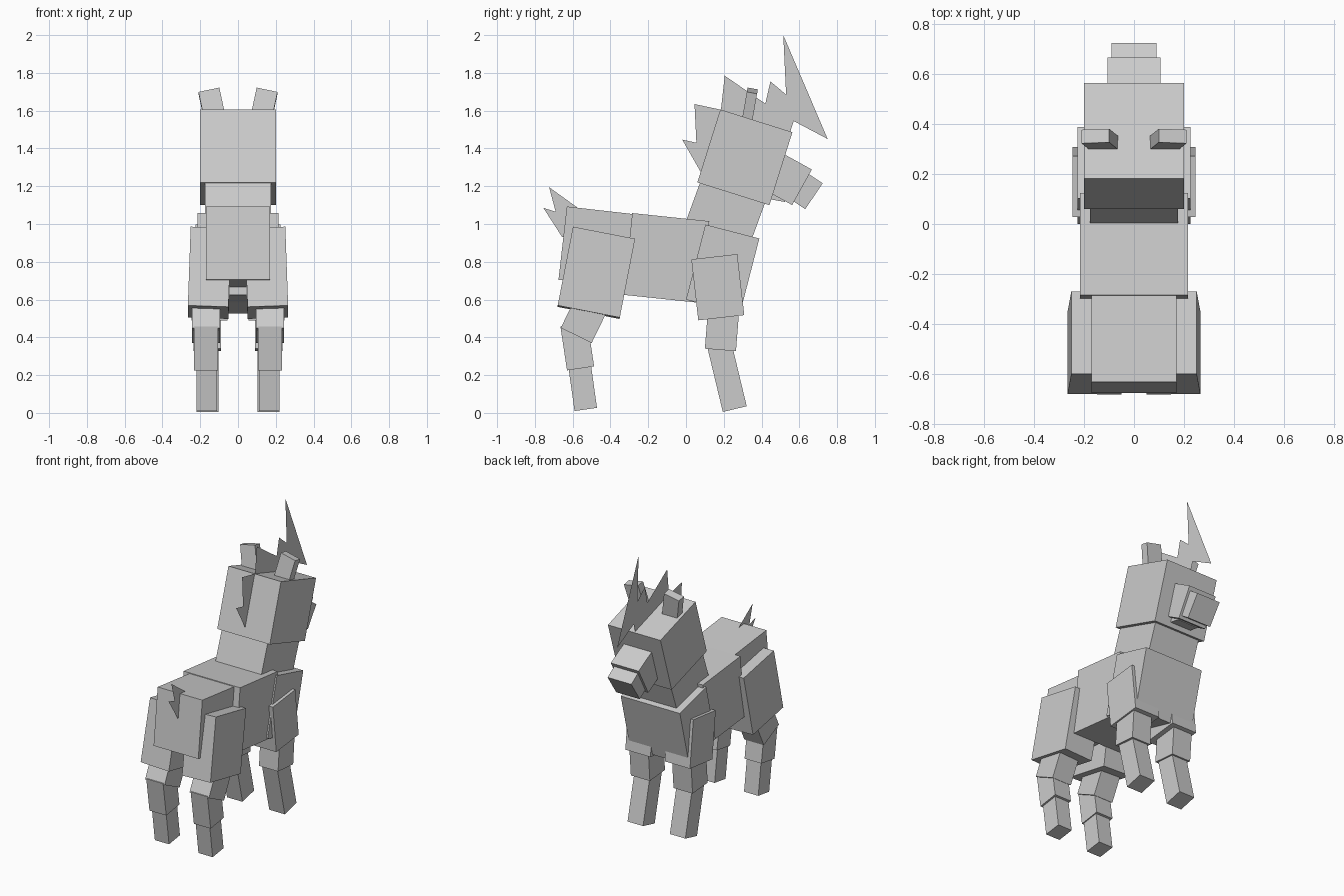
import bpy
import bmesh
from math import radians
from mathutils import Matrix, Vector

cube = bpy.data.objects.get("Cube")
if cube:
    bpy.data.objects.remove(cube, do_unlink=True)

grey = bpy.data.materials.new("plain_grey")
grey.use_nodes = True
grey.diffuse_color = (0.6, 0.6, 0.6, 1)
grey.node_tree.nodes["Principled BSDF"].inputs["Base Color"].default_value = grey.diffuse_color


def finish(name, bm):
    mesh = bpy.data.meshes.new(name)
    bm.to_mesh(mesh)
    bm.free()
    mesh.materials.append(grey)
    obj = bpy.data.objects.new(name, mesh)
    bpy.context.collection.objects.link(obj)


def block(name, x0, x1, corner, length, height, tilt, roll=0):
    """Box set by its lower rear corner in the side plane, pitched by tilt, leaned by roll."""
    pitch = Matrix.Rotation(radians(tilt), 4, "X")
    centre = Vector(((x0 + x1) / 2, *corner)) + pitch @ Vector((0, length / 2, height / 2))
    lean = Matrix.Rotation(radians(roll), 4, "Y")
    size = Matrix.Diagonal((x1 - x0, length, height, 1))
    bm = bmesh.new()
    bmesh.ops.create_cube(bm, size=1, matrix=Matrix.Translation(centre) @ pitch @ lean @ size)
    finish(name, bm)


def middle(name, half, *shape):
    block(name, -half, half, *shape)


def pair(name, x0, x1, *shape, roll=0):
    block("left_" + name, x0, x1, *shape, roll)
    block("right_" + name, -x1, -x0, *shape, -roll)


def sheet(name, outline):
    """Flat cut-out standing on the centre plane."""
    bm = bmesh.new()
    bm.faces.new([bm.verts.new((0, y, z)) for y, z in outline])
    finish(name, bm)


# Trunk
middle("rump", 0.17, (-0.675, 0.705), 0.36, 0.39, -6.5)
middle("belly", 0.215, (-0.33, 0.625), 0.41, 0.435, -6)
middle("chest", 0.225, (0.0, 0.60), 0.295, 0.41, -14.5)

# Neck and head
middle("neck", 0.175, (-0.02, 0.96), 0.36, 0.40, -20)
middle("head", 0.2, (0.06, 1.22), 0.40, 0.405, -17.5)
middle("muzzle", 0.106, (0.40, 1.19), 0.185, 0.215, -29)
middle("nose", 0.09, (0.54, 1.14), 0.11, 0.165, -34)
middle("jaw", 0.08, (0.42, 1.135), 0.105, 0.08, -10)
pair("ear", 0.08, 0.193, (0.295, 1.545), 0.055, 0.17, -10, roll=12)

# Hind legs
pair("thigh", 0.043, 0.258, (-0.68, 0.565), 0.335, 0.425, -11, roll=-2)
pair("hock", 0.095, 0.243, (-0.663, 0.45), 0.182, 0.22, -26)
pair("hind_shin", 0.105, 0.233, (-0.63, 0.225), 0.145, 0.235, 8.5)
pair("hind_foot", 0.112, 0.22, (-0.59, 0.01), 0.12, 0.24, 8)

# Front legs
pair("shoulder", 0.055, 0.246, (0.065, 0.49), 0.245, 0.325, 6.5)
pair("forearm", 0.09, 0.235, (0.10, 0.34), 0.165, 0.22, -4.5)
pair("front_foot", 0.102, 0.22, (0.195, 0.005), 0.13, 0.36, 13.5)

# Jagged mane and tail
sheet("mane", [
    (0.515, 2.0), (0.75, 1.45), (0.57, 1.545), (0.54, 1.45), (0.30, 1.45),
    (0.13, 1.25), (0.075, 1.28), (-0.02, 1.447), (0.055, 1.43), (0.045, 1.635),
    (0.185, 1.605), (0.205, 1.785), (0.42, 1.637), (0.447, 1.755), (0.53, 1.685),
])
sheet("tail", [
    (-0.725, 1.195), (-0.565, 1.08), (-0.60, 0.95), (-0.655, 0.93),
    (-0.755, 1.085), (-0.69, 1.065),
])
